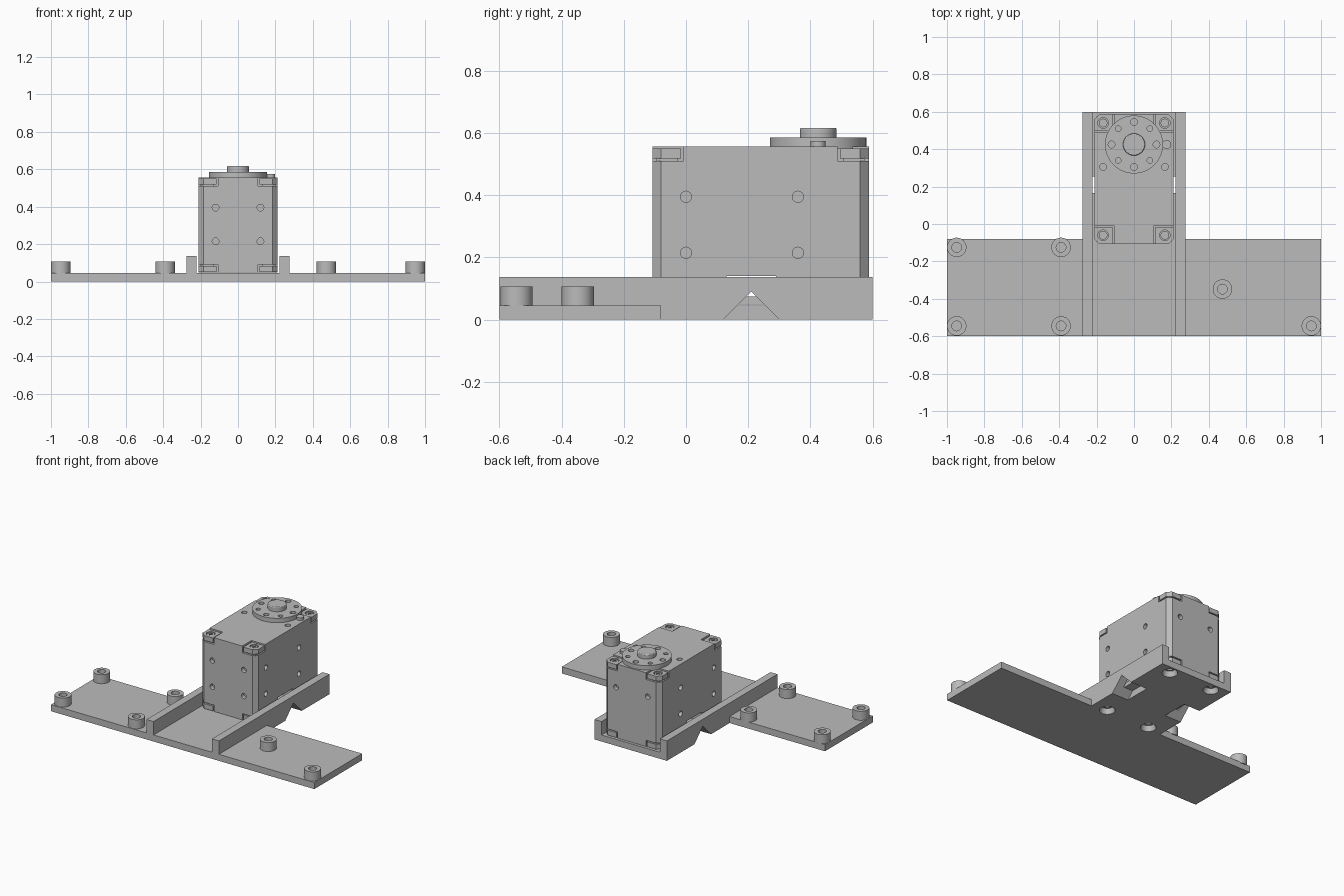
import bpy, bmesh, math
from mathutils import Matrix, Vector

if "Cube" in bpy.data.objects:
    bpy.data.objects.remove(bpy.data.objects["Cube"], do_unlink=True)

grey = bpy.data.materials.new("light grey")
grey.use_nodes = True
grey.diffuse_color = (0.5, 0.5, 0.5, 1)
grey.node_tree.nodes["Principled BSDF"].inputs["Base Color"].default_value = (0.5, 0.5, 0.5, 1)


def finish(name, bm):
    bmesh.ops.recalc_face_normals(bm, faces=bm.faces)
    mesh = bpy.data.meshes.new(name)
    bm.to_mesh(mesh)
    bm.free()
    mesh.materials.append(grey)
    obj = bpy.data.objects.new(name, mesh)
    bpy.context.collection.objects.link(obj)
    return obj


def prism(name, points, vector):
    """Extrude a flat outline along a vector."""
    bm = bmesh.new()
    face = bm.faces.new([bm.verts.new(p) for p in points])
    ext = bmesh.ops.extrude_face_region(bm, geom=[face])
    moved = [g for g in ext["geom"] if isinstance(g, bmesh.types.BMVert)]
    bmesh.ops.translate(bm, verts=moved, vec=vector)
    return finish(name, bm)


def box(name, x, y, z):
    pts = [(x[0], y[0], z[0]), (x[1], y[0], z[0]), (x[1], y[1], z[0]), (x[0], y[1], z[0])]
    return prism(name, pts, (0, 0, z[1] - z[0]))


def rod(name, start, end, r1, r2=None, sides=32):
    """Round rod or cone between two points."""
    a, b = Vector(start), Vector(end)
    turn = (b - a).to_track_quat("Z", "Y").to_matrix().to_4x4()
    bm = bmesh.new()
    bmesh.ops.create_cone(bm, cap_ends=True, segments=sides, radius1=r1,
                          radius2=r1 if r2 is None else r2, depth=(b - a).length,
                          matrix=Matrix.Translation((a + b) / 2) @ turn)
    return finish(name, bm)


def boolean(obj, others, operation="DIFFERENCE"):
    for other in others:
        mod = obj.modifiers.new("cut", "BOOLEAN")
        mod.object, mod.operation, mod.solver = other, operation, "EXACT"
        other.hide_render = True
    bpy.context.view_layer.update()
    graph = bpy.context.evaluated_depsgraph_get()
    mesh = bpy.data.meshes.new_from_object(obj.evaluated_get(graph))
    obj.modifiers.clear()
    obj.data = mesh
    for other in others:
        bpy.data.objects.remove(other, do_unlink=True)


def octagon(x, y, c, z):
    """Rectangle with clipped corners."""
    return [(x[0] + c, y[0], z), (x[1] - c, y[0], z), (x[1], y[0] + c, z), (x[1], y[1] - c, z),
            (x[1] - c, y[1], z), (x[0] + c, y[1], z), (x[0], y[1] - c, z), (x[0], y[0] + c, z)]


FLOOR, RAIL = 0.045, 0.137
BODY_X, BODY_Y = (-0.212, 0.212), (-0.108, 0.588)
SCREWS = [(sx * 0.165, y) for sx in (-1, 1) for y in (-0.06, 0.54)]

# T-shaped base plate with two side rails
base = prism("base_plate", [(-1, -0.6, 0), (1, -0.6, 0), (1, -0.08, 0), (0.275, -0.08, 0),
                            (0.275, 0.6, 0), (-0.275, 0.6, 0), (-0.275, -0.08, 0), (-1, -0.08, 0)],
             (0, 0, FLOOR))
rails = [box("rail", sorted((s * 0.222, s * 0.275)), (-0.6, 0.6), (0, RAIL)) for s in (-1, 1)]
boolean(base, rails, "UNION")

# V notches under the rails and countersunk holes in the floor
cutters = []
for s in (-1, 1):
    cutters.append(prism("notch", [(s * 0.15, 0.11, -0.01), (s * 0.15, 0.31, -0.01), (s * 0.15, 0.21, 0.09)],
                         (s * 0.2, 0, 0)))
for x, y in SCREWS:
    cutters.append(rod("countersink", (x, y, -0.01), (x, y, 0.035), 0.052, 0.038))
    cutters.append(rod("screw_hole", (x, y, 0.02), (x, y, 0.06), 0.024))
boolean(base, cutters)

# Hollow standoffs on the wings
for i, (x, y) in enumerate([(-0.948, -0.125), (-0.39, -0.125), (-0.948, -0.545), (-0.39, -0.545),
                            (0.473, -0.348), (0.948, -0.545)]):
    post = rod(f"standoff_{i + 1}", (x, y, FLOOR - 0.005), (x, y, 0.107), 0.052)
    boolean(post, [rod("bore", (x, y, 0.05), (x, y, 0.12), 0.026)])

# Motor housing with clipped vertical edges
body = prism("motor_housing", octagon(BODY_X, BODY_Y, 0.028, 0.049), (0, 0, 0.507))
cutters = [box("cable_channel", (-0.3, 0.3), (0.13, 0.29), (0.075, 0.14))]
for z in (0.215, 0.395):
    for y in (0, 0.36):
        for s in (-1, 1):
            cutters.append(rod("side_hole", (s * 0.18, y, z), (s * 0.25, y, z), 0.018, sides=24))
    for s in (-1, 1):
        cutters.append(rod("front_hole", (s * 0.12, -0.15, z), (s * 0.12, -0.08, z), 0.018, sides=24))
for s in (-1, 1):
    cutters.append(rod("back_hole", (s * 0.12, 0.56, 0.395), (s * 0.12, 0.63, 0.395), 0.018, sides=24))
    cutters.append(rod("top_hole", (s * 0.165, 0.305, 0.52), (s * 0.165, 0.305, 0.6), 0.018, sides=24))
corner_x = [(-0.3, -0.108), (0.108, 0.3)]
corner_y = [(-0.2, -0.008), (0.488, 0.7)]
for x in corner_x:
    for y in corner_y:
        cutters.append(box("corner_gap", x, y, (0.51, 0.6)))
        cutters.append(box("corner_gap", x, y, (0, 0.092)))
boolean(body, cutters)

# Corner lugs with recessed screws, top and bottom
for level, z in (("top", (0.518, 0.551)), ("bottom", (0.05, 0.084))):
    lugs = prism(f"{level}_corner_lugs", octagon(BODY_X, BODY_Y, 0.028, z[0]), (0, 0, z[1] - z[0]))
    cuts = [box("cross_gap", (-0.116, 0.116), (-0.2, 0.7), (z[0] - 0.1, z[1] + 0.1)),
            box("long_gap", (-0.3, 0.3), (-0.016, 0.496), (z[0] - 0.1, z[1] + 0.1))]
    for x, y in SCREWS:
        cuts.append(rod("screw_well", (x, y, z[1] - 0.015), (x, y, z[1] + 0.02), 0.028))
    boolean(lugs, cuts)
    # Thin necks that hold the lugs to the housing
    neck_z = (0.508, 0.52) if level == "top" else (0.082, 0.094)
    for i, (x, y) in enumerate(SCREWS):
        box(f"{level}_lug_neck_{i + 1}", (x - 0.035, x + 0.035), (y - 0.035, y + 0.035), neck_z)
for i, (x, y) in enumerate(SCREWS):
    head = rod(f"screw_head_{i + 1}", (x, y, 0.53), (x, y, 0.548), 0.023)
    boolean(head, [box("slot", (x - 0.016, x + 0.016), (y - 0.004, y + 0.004), (0.54, 0.56)),
                   box("slot", (x - 0.004, x + 0.004), (y - 0.016, y + 0.016), (0.54, 0.56))])

# Round output horn with a ring of holes and a hub
horn = rod("output_horn", (0, 0.425, 0.55), (0, 0.425, 0.586), 0.155, sides=64)
ring = []
for i in range(8):
    a = i * math.pi / 4
    x, y = 0.12 * math.cos(a), 0.425 + 0.12 * math.sin(a)
    ring.append(rod("horn_hole", (x, y, 0.56), (x, y, 0.6), 0.015 if i % 2 else 0.018, sides=24))
boolean(horn, ring)
hub = rod("horn_hub", (0, 0.425, 0.58), (0, 0.425, 0.617), 0.059, sides=48)
bevel = hub.modifiers.new("soft_rim", "BEVEL")
bevel.width, bevel.segments = 0.005, 2
rod("index_pin", (0.175, 0.425, 0.55), (0.175, 0.425, 0.575), 0.024)

# Smooth round walls, crisp edges
bpy.ops.object.select_all(action="DESELECT")
for obj in bpy.context.scene.objects:
    if obj.type == "MESH":
        obj.select_set(True)
        bpy.context.view_layer.objects.active = obj
bpy.ops.object.shade_smooth_by_angle(angle=math.radians(30))
